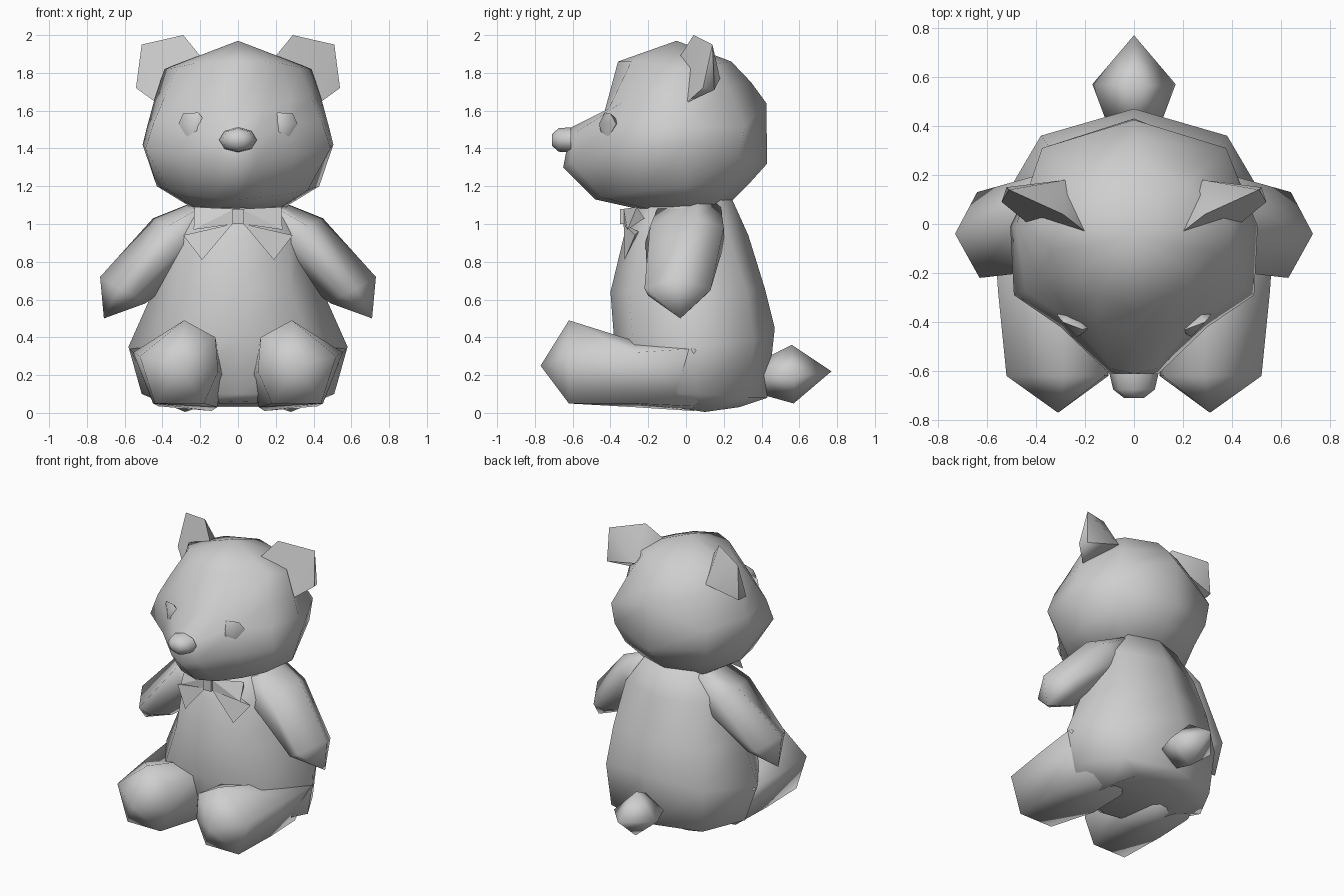
import bpy, bmesh, math

grey = bpy.data.materials.new("plush_grey")
grey.diffuse_color = (0.62, 0.62, 0.62, 1)


def finish(name, bm, smooth):
    bmesh.ops.recalc_face_normals(bm, faces=bm.faces)
    me = bpy.data.meshes.new(name)
    bm.to_mesh(me)
    bm.free()
    me.materials.append(grey)
    ob = bpy.data.objects.new(name, me)
    bpy.context.collection.objects.link(ob)
    if smooth:
        bpy.ops.object.select_all(action='DESELECT')
        ob.select_set(True)
        bpy.context.view_layer.objects.active = ob
        bpy.ops.object.shade_smooth_by_angle(angle=math.radians(smooth))
    return ob


def loft(name, rings, start=None, end=None, smooth=85):
    """Skin closed rings; each end is a tip point or a flat cap."""
    bm = bmesh.new()
    loops = [[bm.verts.new(p) for p in r] for r in rings]
    n = len(loops[0])
    for a, b in zip(loops, loops[1:]):
        for i in range(n):
            j = (i + 1) % n
            bm.faces.new((a[i], a[j], b[j], b[i]))
    for loop, tip in ((loops[0], start), (loops[-1], end)):
        if tip is None:
            bm.faces.new(loop)
        else:
            t = bm.verts.new(tip)
            for i in range(n):
                bm.faces.new((loop[i], loop[(i + 1) % n], t))
    return finish(name, bm, smooth)


def hull(name, points, smooth=0):
    bm = bmesh.new()
    for p in points:
        bm.verts.new(p)
    bmesh.ops.convex_hull(bm, input=bm.verts)
    loose = [v for v in bm.verts if not v.link_faces]
    bmesh.ops.delete(bm, geom=loose, context='VERTS')
    return finish(name, bm, smooth)


def full(half):
    """Mirror a half ring that runs from front centre to back centre."""
    return half + [(-x, y, z) for x, y, z in half[-2:0:-1]]


def side(points, s):
    return [(s * x, y, z) for x, y, z in points]


# Torso, bottom to neck
torso = [
    [(0, -.28, .06), (.25, -.22, .05), (.28, .1, .005), (.2, .28, .03), (0, .3, .04)],
    [(0, -.34, .1), (.35, -.24, .1), (.51, .06, .1), (.36, .33, .08), (0, .43, .08)],
    [(0, -.38, .38), (.38, -.28, .35), (.58, .02, .35), (.38, .36, .38), (0, .47, .45)],
    [(0, -.40, .64), (.28, -.3, .64), (.46, .0, .62), (.35, .32, .65), (0, .42, .65)],
    [(0, -.33, .93), (.27, -.23, .95), (.35, 0, .95), (.32, .225, .94), (0, .33, .94)],
    [(0, -.25, 1.13), (.17, -.17, 1.13), (.23, 0, 1.14), (.2, .18, 1.13), (0, .24, 1.14)],
]
loft("torso", [full(r) for r in torso])

# Head with snout, chin to crown
head = [
    [(0, -.21, 1.07), (.14, -.2, 1.08), (.19, -.16, 1.085), (.23, -.1, 1.09),
     (.25, .02, 1.09), (.22, .14, 1.09), (0, .24, 1.12)],
    [(0, -.48, 1.13), (.14, -.44, 1.14), (.27, -.34, 1.16), (.37, -.22, 1.18),
     (.43, 0, 1.2), (.32, .23, 1.22), (0, .34, 1.22)],
    [(0, -.65, 1.30), (.10, -.61, 1.33), (.30, -.42, 1.36), (.49, -.29, 1.4),
     (.505, -.01, 1.42), (.365, .285, 1.36), (0, .43, 1.32)],
    [(0, -.61, 1.51), (.09, -.59, 1.48), (.25, -.405, 1.53), (.445, -.27, 1.54),
     (.48, 0, 1.52), (.375, .31, 1.51), (0, .425, 1.64)],
    [(0, -.43, 1.60), (.15, -.41, 1.61), (.28, -.33, 1.65), (.39, -.21, 1.67),
     (.445, 0, 1.65), (.29, .225, 1.72), (0, .345, 1.75)],
    [(0, -.36, 1.86), (.14, -.29, 1.86), (.23, -.2, 1.85), (.32, -.11, 1.83),
     (.39, 0, 1.82), (.22, .17, 1.85), (0, .24, 1.86)],
]
loft("head", [full(r) for r in head], end=(0, -.05, 1.97))

# Eight-sided nose
hull("nose", [(sx * math.cos(a), y, 1.445 + sz * math.sin(a))
              for i in range(8) for a in [i * math.pi / 4]
              for sx, y, sz in ((.1, -.61, .067), (.085, -.675, .062), (.04, -.71, .03))],
     smooth=80)

# Stubby tail
hull("tail", [(0, .77, .22), (.17, .57, .19), (-.17, .57, .19), (0, .56, .36),
              (0, .57, .05), (.11, .41, .2), (-.11, .41, .2), (0, .44, .3),
              (0, .39, .1)], smooth=120)

# Bow knot
hull("bow_knot", [(x, y, z) for x in (-.03, .03) for y in (-.35, -.25)
                  for z in (1.0, 1.08)])

for s, tag in ((1, "left"), (-1, "right")):
    # Legs, hip hidden in the torso to rounded foot
    hip = [(.33, .37), (.14, .32), (.07, .2), (.14, .01), (.42, .035), (.575, .34)]
    knee = [(.30, .38), (.11, .35), (.08, .2), (.11, .03), (.45, .05), (.555, .32)]
    foot = [(.285, .49), (.12, .4), (.105, .22), (.18, .05), (.44, .05), (.52, .3)]
    rings = [side([(x, y, z) for x, z in pts], s)
             for pts, y in ((hip, .04), (knee, -.27), (foot, -.62))]
    loft("leg_" + tag, rings, start=(s * .28, .26, .2), end=(s * .31, -.77, .25))

    # Arms, shoulder to paw
    arm = [
        [(.2, .06, 1.13), (.16, -.14, 1.11), (.1, -.1, .95), (.08, 0, .85),
         (.1, .12, .95), (.18, .18, 1.12)],
        [(.45, .06, 1.03), (.37, -.19, .99), (.28, -.215, .9), (.22, 0, .78),
         (.29, .2, .89), (.39, .2, .98)],
        [(.73, -.04, .72), (.63, -.22, .66), (.55, -.2, .62), (.49, -.04, .58),
         (.55, .1, .62), (.64, .13, .65)],
    ]
    loft("arm_" + tag, [side(r, s) for r in arm], end=(s * .71, -.03, .5))

    # Ears: flat front, pointed back
    hull("ear_" + tag, side([(.29, .04, 2.0), (.51, .14, 1.95), (.54, .09, 1.72),
                             (.43, .0, 1.64), (.2, -.03, 1.89), (.28, .18, 1.77),
                             (.52, .15, 1.71)], s), smooth=60)

    # Eyes
    hull("eye_" + tag, side([(.17, -.42, 1.54), (.21, -.43, 1.59), (.29, -.4, 1.585),
                             (.315, -.37, 1.53), (.27, -.41, 1.46), (.21, -.45, 1.48),
                             (.235, -.46, 1.53), (.25, -.34, 1.53)], s), smooth=75)

    # Bow loops and hanging ribbon ends
    hull("bow_loop_" + tag, side([(.02, -.33, 1.0), (.02, -.33, 1.08), (.23, -.26, 1.09),
                                  (.235, -.31, .97), (.2, -.22, 1.03)], s))
    hull("bow_ribbon_" + tag, side([(.03, -.33, 1.0), (.19, -.325, .81), (.29, -.27, .94),
                                    (.2, -.25, .96)], s))
